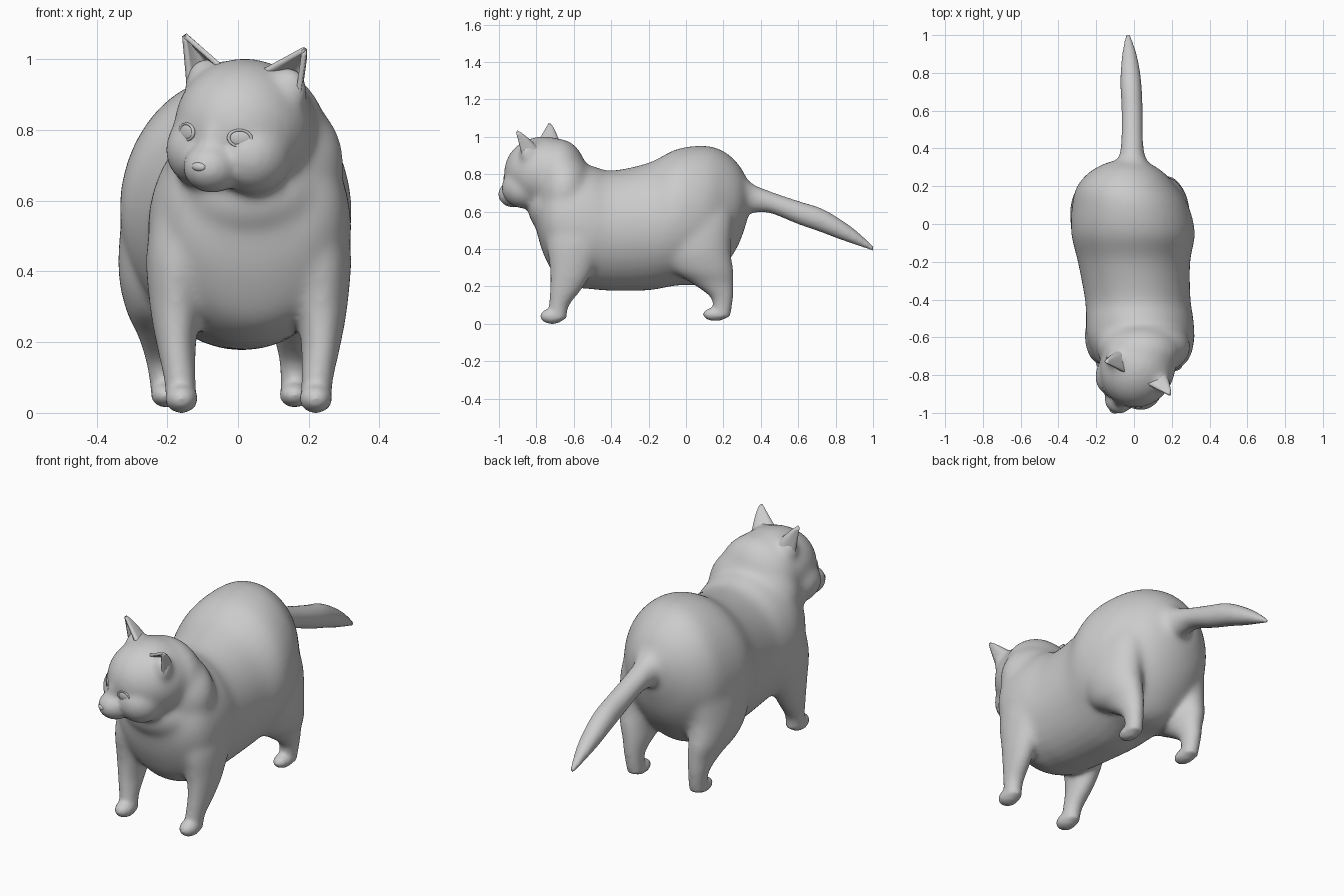
import bpy, bmesh
from math import sin, cos, pi, radians
from mathutils import Matrix, Vector

if "Cube" in bpy.data.objects:
    bpy.data.objects.remove(bpy.data.objects["Cube"])

# Head frame: turned to one side and slightly tilted
HEAD = (Matrix.Translation((0.02, -0.76, 0.81)) @ Matrix.Rotation(radians(-27), 4, 'Z')
        @ Matrix.Rotation(radians(6), 4, 'Y'))
fur = bmesh.new()


def make_object(name, bm):
    bmesh.ops.recalc_face_normals(bm, faces=bm.faces[:])
    for f in bm.faces:
        f.smooth = True
    me = bpy.data.meshes.new(name)
    bm.to_mesh(me)
    bm.free()
    ob = bpy.data.objects.new(name, me)
    bpy.context.collection.objects.link(ob)
    return ob


def ellipsoid(bm, centre, radii, frame=Matrix()):
    m = frame @ Matrix.Translation(centre) @ Matrix.Diagonal((*radii, 1))
    bmesh.ops.create_uvsphere(bm, u_segments=32, v_segments=20, radius=1, matrix=m)


def smooth_path(rows, steps=6):
    out = []
    for i in range(len(rows) - 1):
        p0, p1, p2 = rows[max(i - 1, 0)], rows[i], rows[i + 1]
        p3 = rows[min(i + 2, len(rows) - 1)]
        for k in range(steps):
            t = k / steps
            out.append([0.5 * (2 * b + (c - a) * t + (2 * a - 5 * b + 4 * c - d) * t * t
                               + (3 * b - a - 3 * c + d) * t ** 3)
                        for a, b, c, d in zip(p0, p1, p2, p3)])
    return out + [list(rows[-1])]


def loft(bm, rows, upright=False, n=36):
    """Rows of x, y, z and two radii; upright rings lie flat, others face y."""
    rings = []
    for x, y, z, a, b in smooth_path(rows):
        ring = []
        for i in range(n):
            c, s = a * cos(2 * pi * i / n), b * sin(2 * pi * i / n)
            ring.append(bm.verts.new((x + c, y + s, z) if upright else (x + c, y, z + s)))
        rings.append(ring)
    for r, q in zip(rings, rings[1:]):
        for i in range(n):
            bm.faces.new((r[i], r[(i + 1) % n], q[(i + 1) % n], q[i]))
    bm.faces.new(rings[0])
    bm.faces.new(rings[-1])


# Torso: y, centre x, top, bottom, half width
torso = [(-0.80, .04, .62, .50, .10), (-0.765, .04, .75, .38, .20), (-0.70, .045, .85, .26, .255),
         (-0.60, .035, .86, .20, .285), (-0.50, .03, .845, .185, .285), (-0.40, .02, .82, .178, .28),
         (-0.20, 0, .862, .18, .298), (-0.05, -.005, .935, .205, .328), (0.10, -.02, .953, .215, .308),
         (0.20, -.04, .925, .30, .262), (0.28, -.04, .855, .42, .19), (0.33, -.035, .77, .56, .10)]
loft(fur, [(x, y, (t + b) / 2, w, (t - b) / 2) for y, x, t, b, w in torso])

# Tail
loft(fur, [(-.02, .22, .70, .16, .15), (-.015, .30, .69, .11, .11), (-.01, .36, .67, .07, .078),
           (-.01, .45, .65, .057, .058), (-.01, .60, .595, .056, .062), (-.015, .72, .555, .056, .064),
           (-.02, .82, .508, .05, .055), (-.025, .91, .46, .036, .038), (-.032, 1.005, .40, .012, .012)])

# Legs: z, x, y, half width, half depth; mirrored about a line for each pair
front_leg = [(.62, .21, -.59, .08, .12), (.45, .23, -.59, .09, .155), (.30, .235, -.61, .075, .12),
             (.20, .235, -.637, .057, .09), (.10, .225, -.678, .045, .054), (.025, .22, -.69, .043, .05)]
hind_leg = [(.66, .15, .06, .10, .17), (.55, .165, .05, .12, .20), (.40, .18, .05, .115, .19),
            (.29, .18, .085, .093, .17), (.22, .17, .14, .07, .115), (.15, .167, .188, .05, .064),
            (.09, .163, .195, .043, .05), (.035, .16, .187, .041, .048)]
for leg, mid, foot, size in ((front_leg, .03, (.22, -.715, .041), (.047, .066, .042)),
                             (hind_leg, -.022, (.16, .157, .051), (.043, .068, .036))):
    for side in (1, -1):
        def flip(x):
            return mid + side * (x - mid)
        loft(fur, [(flip(x), y, z, a, b) for z, x, y, a, b in leg], upright=True)
        ellipsoid(fur, (flip(foot[0]), foot[1], foot[2]), size)

# Neck and throat
ellipsoid(fur, (.05, -.65, .71), (.25, .16, .22))
ellipsoid(fur, (.04, -.68, .79), (.212, .15, .20))
ellipsoid(fur, (.035, -.70, .62), (.21, .145, .15))
# Skull, muzzle, bridge of the nose, cheeks and ear roots
ellipsoid(fur, (0, 0, 0), (.198, .216, .193), HEAD)
ellipsoid(fur, (0, -.183, -.117), (.08, .09, .073), HEAD)
ellipsoid(fur, (0, -.155, -.06), (.055, .075, .12), HEAD)
for side in (1, -1):
    ellipsoid(fur, (side * .08, -.085, -.075), (.108, .12, .11), HEAD)
    ellipsoid(fur, (side * .13, -.015, .11), (.062, .05, .075), HEAD)

# Merge everything into one soft skin
body = make_object("body", fur)
bpy.context.view_layer.objects.active = body
remesh = body.modifiers.new("merge", 'REMESH')
remesh.mode = 'VOXEL'
remesh.voxel_size = 0.01
remesh.use_smooth_shade = True
bpy.ops.object.modifier_apply(modifier="merge")


def ramp(v, lo, hi):
    return min(max((v - lo) / (hi - lo), 0), 1)


# Trunk and neck are softened more than feet, face and tail
group = body.vertex_groups.new(name="trunk")
for v in body.data.vertices:
    x, y, z = v.co
    w = ramp(z, .16, .32) * ramp(y, .42, .34) * (.25 + .75 * ramp(y, -.93, -.80))
    group.add([v.index], w, 'REPLACE')
for name, count in (("soften_all", 8), ("soften_trunk", 45)):
    m = body.modifiers.new(name, 'SMOOTH')
    m.factor = 0.5
    m.iterations = count
    if name == "soften_trunk":
        m.vertex_group = "trunk"
    bpy.ops.object.modifier_apply(modifier=name)


# Depth of the face surface at a point in the head frame
def face_depth(x, z):
    start = HEAD @ Vector((x, -.6, z))
    way = (HEAD.to_3x3() @ Vector((0, 1, 0))).normalized()
    hit, loc, _, _ = body.ray_cast(start, way)
    return (HEAD.inverted() @ loc).y if hit else -.19


# Ears: curved triangular shells open to the front
def ear(name, side):
    bm = bmesh.new()
    inner, outer, tip = (Vector((side * x, y, z)) for x, y, z in
                         ((.062, -.055, .16), (.172, -.03, .075), (.192, -.055, .24)))
    n, m = 14, 10
    grid = []
    for j in range(m + 1):
        v = -0.04 + 1.02 * j / m
        row = []
        for i in range(n + 1):
            u = i / n
            p = inner.lerp(tip, v).lerp(outer.lerp(tip, v), u)
            p.y += 0.085 * 4 * u * (1 - u) * (1 - v) ** 0.7
            row.append(bm.verts.new(HEAD @ p))
        grid.append(row)
    for j in range(m):
        for i in range(n):
            bm.faces.new((grid[j][i], grid[j][i + 1], grid[j + 1][i + 1], grid[j + 1][i]))
    ob = make_object(name, bm)
    shell = ob.modifiers.new("thickness", 'SOLIDIFY')
    shell.thickness = 0.014
    shell.offset = 0


# Eyes with thin lids, set on the face surface
def eye(label, side):
    x, z = side * .085, -.025
    frame = (HEAD @ Matrix.Translation((x, face_depth(x, z) + .002, z))
             @ Matrix.Rotation(side * radians(26), 4, 'Z'))
    bm = bmesh.new()
    ellipsoid(bm, (0, 0, 0), (.03, .007, .021), frame)
    make_object(label + "_eye", bm)
    bpy.ops.mesh.primitive_torus_add(major_segments=32, minor_segments=10,
                                     major_radius=.032, minor_radius=.005)
    lid = bpy.context.object
    lid.name = label + "_eyelid"
    lid.data.transform(frame @ Matrix.Rotation(pi / 2, 4, 'X') @ Matrix.Diagonal((1, .72, 1, 1)))
    for p in lid.data.polygons:
        p.use_smooth = True


for label, side in (("right", 1), ("left", -1)):
    ear(label + "_ear", side)
    eye(label, side)

# Nose
nose = bmesh.new()
ellipsoid(nose, (0, face_depth(0, -.115) + .006, -.115), (.022, .012, .013), HEAD)
make_object("nose", nose)
